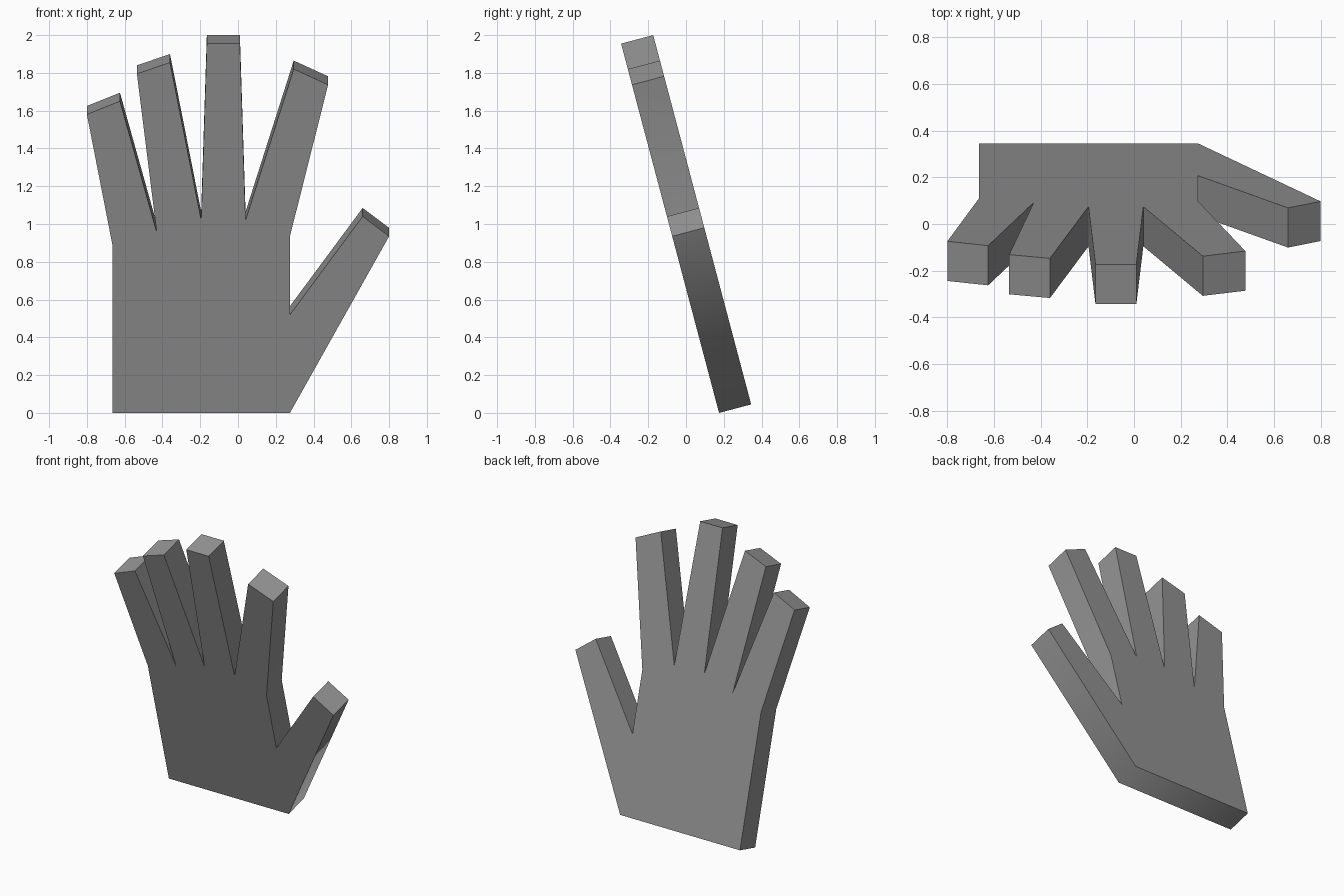
import bpy, bmesh
from math import radians
from mathutils import Vector

if "Cube" in bpy.data.objects:
    bpy.data.objects.remove(bpy.data.objects["Cube"])

LEAN = 0.52 / 1.96                    # the hand leans towards the front
THICKNESS = Vector((0, 0.17, 0.045))  # perpendicular to the leaning face

# Front outline (x, z), anticlockwise
outline = [
    (-0.665, 0), (0.275, 0),                            # wrist
    (0.80, 0.935), (0.66, 1.04), (0.275, 0.52),         # thumb
    (0.275, 0.935), (0.477, 1.737), (0.295, 1.82),      # index finger
    (0.04, 1.02), (0.01, 1.955), (-0.165, 1.955),       # middle finger
    (-0.195, 1.02), (-0.36, 1.855), (-0.535, 1.795),    # ring finger
    (-0.43, 0.955), (-0.625, 1.65), (-0.80, 1.58),      # little finger
    (-0.665, 0.89),                                     # side of the palm
]

# Flat front face, extruded through its thickness
bm = bmesh.new()
face = bm.faces.new([bm.verts.new((x, 0.175 - z * LEAN, z)) for x, z in outline])
extruded = bmesh.ops.extrude_face_region(bm, geom=[face], use_keep_orig=True)
back = [v for v in extruded["geom"] if isinstance(v, bmesh.types.BMVert)]
bmesh.ops.translate(bm, verts=back, vec=THICKNESS)
bmesh.ops.recalc_face_normals(bm, faces=bm.faces)

mesh = bpy.data.meshes.new("hand")
bm.to_mesh(mesh)
bm.free()
hand = bpy.data.objects.new("hand", mesh)
bpy.context.collection.objects.link(hand)

# Dark grey surface
dark_grey = bpy.data.materials.new("dark_grey")
dark_grey.diffuse_color = (0.3, 0.3, 0.3, 1)
dark_grey.use_nodes = True
dark_grey.node_tree.nodes["Principled BSDF"].inputs["Base Color"].default_value = dark_grey.diffuse_color
mesh.materials.append(dark_grey)

# The wrist blends softly into the thumb, all square corners stay sharp
bpy.context.view_layer.objects.active = hand
hand.select_set(True)
bpy.ops.object.shade_smooth_by_angle(angle=radians(65))
